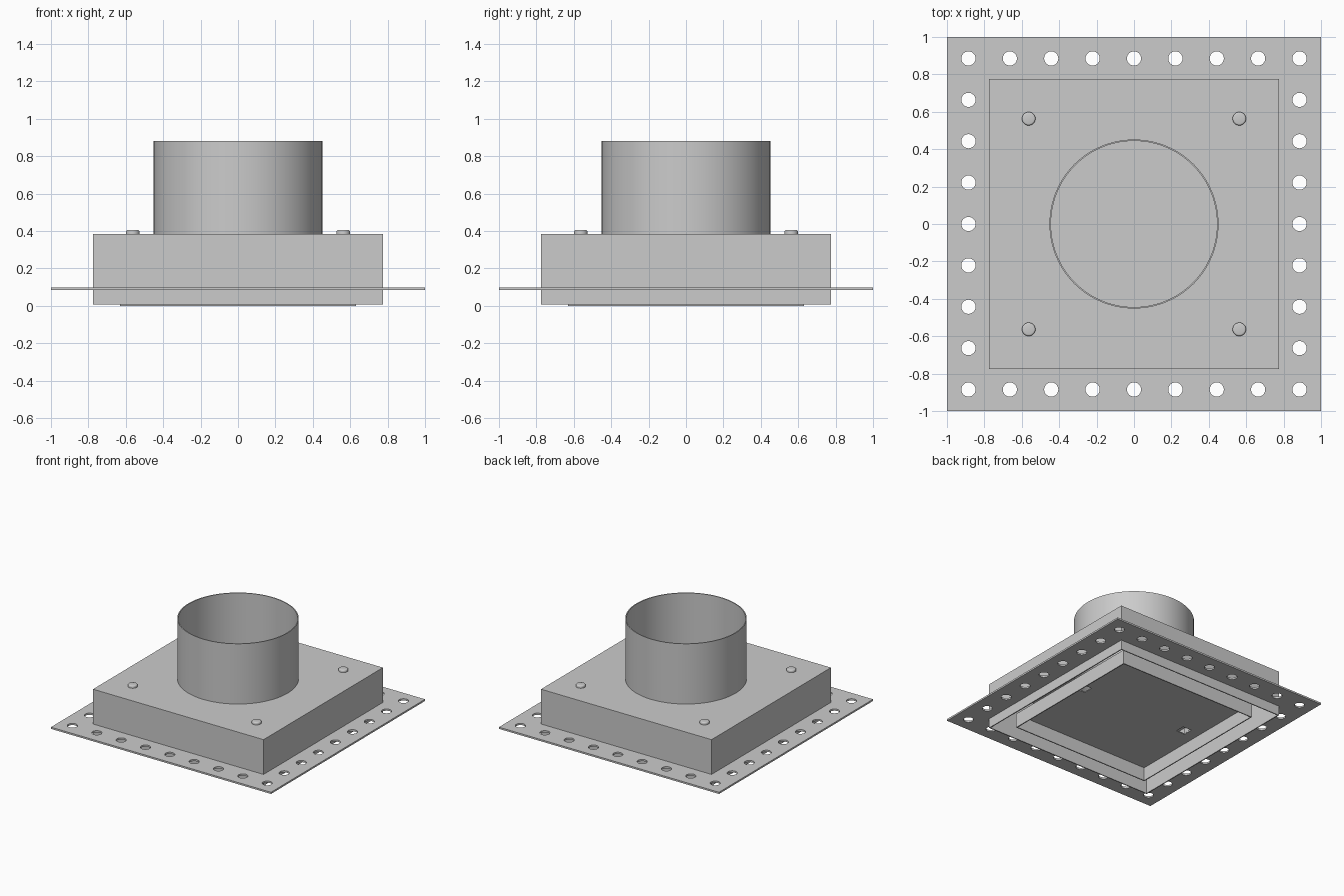
import bpy, bmesh
from math import sin, cos, pi, radians

if "Cube" in bpy.data.objects:
    bpy.data.objects.remove(bpy.data.objects["Cube"])


def square(r, cx=0, cy=0):
    return [(cx + sx * r, cy + sy * r) for sx, sy in ((-1, -1), (1, -1), (1, 1), (-1, 1))]


def circle(r, n, cx=0, cy=0):
    return [(cx + r * cos(2 * pi * i / n), cy + r * sin(2 * pi * i / n)) for i in range(n)]


def sheet(name, loops, z0, z1, smooth=False):
    """Flat outline with holes, extruded from z0 to z1 and turned into a clean mesh."""
    curve = bpy.data.curves.new(name, 'CURVE')
    curve.dimensions = '2D'
    curve.fill_mode = 'BOTH'
    curve.extrude = (z1 - z0) / 2
    for pts in loops:
        s = curve.splines.new('POLY')
        s.points.add(len(pts) - 1)
        for p, (x, y) in zip(s.points, pts):
            p.co = (x, y, 0, 1)
        s.use_cyclic_u = True
    ob = bpy.data.objects.new(name, curve)
    bpy.context.collection.objects.link(ob)
    ob.location.z = (z0 + z1) / 2
    bpy.ops.object.select_all(action='DESELECT')
    ob.select_set(True)
    bpy.context.view_layer.objects.active = ob
    bpy.ops.object.convert(target='MESH')
    ob = bpy.context.view_layer.objects.active
    bm = bmesh.new()
    bm.from_mesh(ob.data)
    bmesh.ops.remove_doubles(bm, verts=bm.verts, dist=0.0002)
    bmesh.ops.recalc_face_normals(bm, faces=bm.faces)
    for f in bm.faces:
        f.smooth = False
    bm.to_mesh(ob.data)
    bm.free()
    if smooth:
        bpy.ops.object.shade_smooth_by_angle(angle=radians(30))
    return ob


T = 0.008                      # sheet metal thickness
BOX, TRAY, PIPE = 0.775, 0.63, 0.452

# Mounting flange with a ring of round holes
edge, step = 0.885, 0.885 / 4
holes = [(i * step, j * step) for i in range(-4, 5) for j in range(-4, 5)
         if max(abs(i), abs(j)) == 4]
sheet("mounting_flange",
      [square(1.0), square(BOX - T / 2)] + [circle(0.038, 24, x, y) for x, y in holes],
      0.085, 0.099)

# Open-bottomed plenum box
sheet("box_walls", [square(BOX), square(BOX - T)], 0.006, 0.385 - T)
sheet("box_top", [square(BOX), circle(PIPE - T, 96)], 0.385 - T, 0.385)

# Round duct collar
sheet("duct_collar", [circle(PIPE, 96), circle(PIPE - T, 96)], 0.385 - T, 0.88, smooth=True)

# Downturned tray set inside the box, with two clip slots
sheet("tray_rim", [square(TRAY), square(TRAY - T)], 0, 0.11)
sheet("tray_plate", [square(TRAY), square(0.04, -0.49), square(0.04, 0.49)], 0.11, 0.11 + T)

# Bent-up tabs beside the slots
for side, s in (("left", -1), ("right", 1)):
    x = s * 0.532
    sheet("clip_tab_" + side,
          [[(x - 0.003, -0.04), (x + 0.003, -0.04), (x + 0.003, 0.04), (x - 0.003, 0.04)]],
          0.11 + T, 0.16)

# Domed bolt heads on the box top
for i, (sx, sy) in enumerate(square(1)):
    bpy.ops.mesh.primitive_cylinder_add(vertices=32, radius=0.036, depth=0.02,
                                        location=(sx * 0.563, sy * 0.563, 0.395))
    bolt = bpy.context.object
    bolt.name = f"bolt_head_{i + 1}"
    bm = bmesh.new()
    bm.from_mesh(bolt.data)
    rim = [e for e in bm.edges if all(v.co.z > 0 for v in e.verts)]
    bmesh.ops.bevel(bm, geom=rim, offset=0.009, segments=3, profile=0.5, affect='EDGES')
    bm.to_mesh(bolt.data)
    bm.free()
    bpy.ops.object.shade_smooth_by_angle(angle=radians(40))
